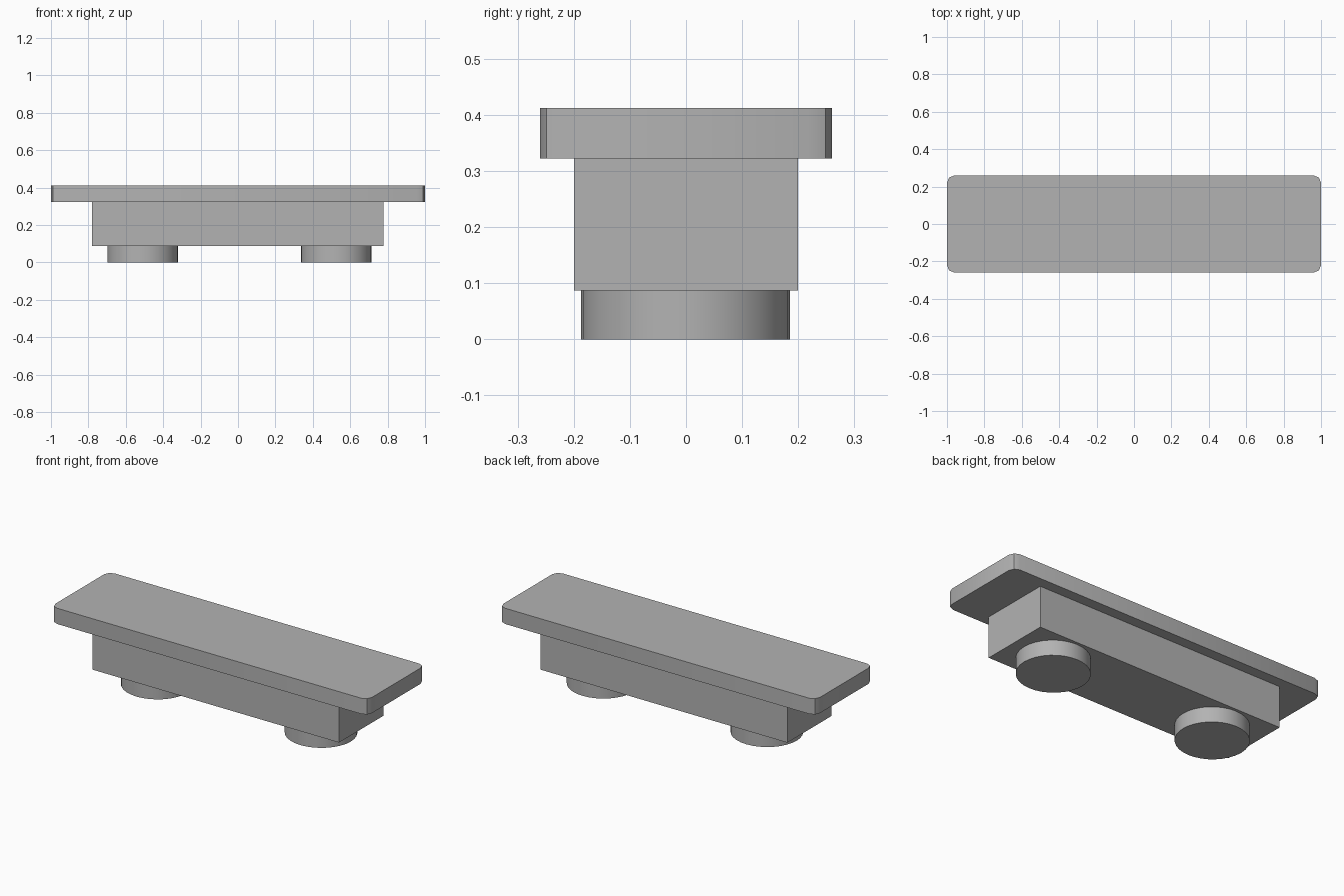
import bpy, bmesh
from math import radians, sin, cos, tau, pi

if "Cube" in bpy.data.objects:
    bpy.data.objects.remove(bpy.data.objects["Cube"])

grey = bpy.data.materials.new("dark_grey")
grey.diffuse_color = (0.45, 0.45, 0.45, 1)
grey.use_nodes = True
grey.node_tree.nodes["Principled BSDF"].inputs["Base Color"].default_value = grey.diffuse_color


def prism(name, outline, z0, z1):
    """Extrude a closed xy outline from z0 to z1."""
    bm = bmesh.new()
    base = bm.faces.new([bm.verts.new((x, y, z0)) for x, y in outline])
    top = bmesh.ops.extrude_face_region(bm, geom=[base])["geom"]
    verts = [g for g in top if isinstance(g, bmesh.types.BMVert)]
    bmesh.ops.translate(bm, verts=verts, vec=(0, 0, z1 - z0))
    bmesh.ops.recalc_face_normals(bm, faces=bm.faces)
    mesh = bpy.data.meshes.new(name)
    bm.to_mesh(mesh)
    bm.free()
    mesh.materials.append(grey)
    obj = bpy.data.objects.new(name, mesh)
    bpy.context.collection.objects.link(obj)
    bpy.ops.object.select_all(action="DESELECT")
    obj.select_set(True)
    bpy.context.view_layer.objects.active = obj
    bpy.ops.object.shade_smooth_by_angle(angle=radians(30))
    return obj


def rounded_rect(hx, hy, r, steps=2):
    pts = []
    for i, (sx, sy) in enumerate([(1, 1), (-1, 1), (-1, -1), (1, -1)]):
        for k in range(steps + 1):
            a = (i + k / steps) * pi / 2
            pts.append((sx * (hx - r) + r * cos(a), sy * (hy - r) + r * sin(a)))
    return pts


def ellipse(cx, cy, rx, ry, n=32):
    return [(cx + rx * cos(tau * i / n), cy + ry * sin(tau * i / n)) for i in range(n)]


# Top slab with two-step rounded corners
prism("top_slab", rounded_rect(1.0, 0.26, 0.04), 0.322, 0.412)

# Rectangular body under the slab
prism("body_block", [(-0.78, -0.2), (0.778, -0.2), (0.778, 0.2), (-0.78, 0.2)], 0.087, 0.322)

# Two round feet
for side, x in (("left", -0.51), ("right", 0.525)):
    prism(side + "_foot", ellipse(x, -0.001, 0.189, 0.186), 0.0, 0.087)
